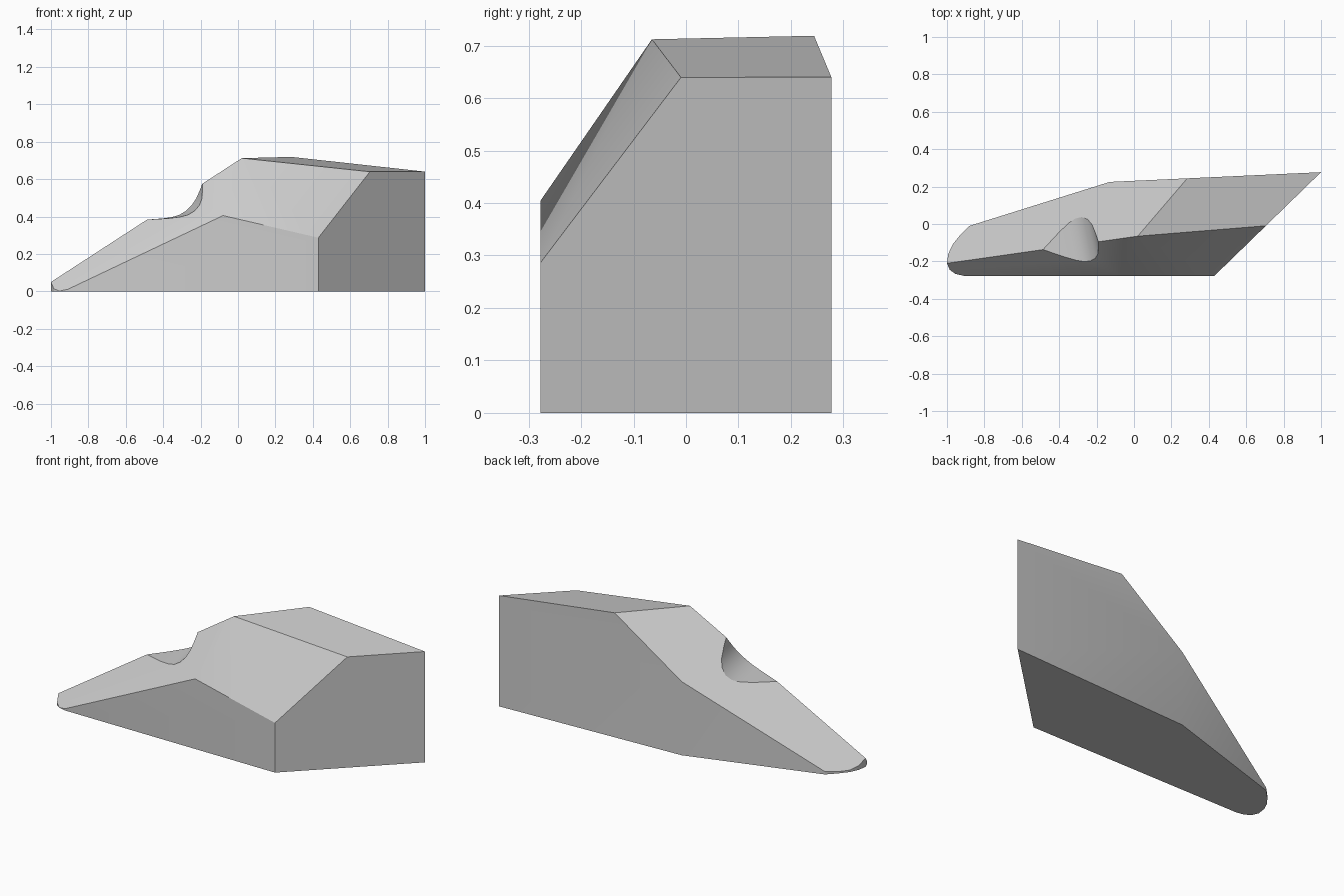
import bpy, bmesh, math
from mathutils import Vector

cube = bpy.data.objects.get("Cube")
if cube:
    bpy.data.objects.remove(cube, do_unlink=True)

grey = bpy.data.materials.new("plain grey")
grey.use_nodes = True
grey.diffuse_color = (0.6, 0.6, 0.6, 1)
grey.node_tree.nodes["Principled BSDF"].inputs["Base Color"].default_value = (0.6, 0.6, 0.6, 1)


def prism(bm, base, offset):
    """Extrude a closed outline along an offset."""
    face = bm.faces.new([bm.verts.new(p) for p in base])
    grown = bmesh.ops.extrude_face_region(bm, geom=[face])["geom"]
    verts = [g for g in grown if isinstance(g, bmesh.types.BMVert)]
    bmesh.ops.translate(bm, verts=verts, vec=offset)
    bmesh.ops.recalc_face_normals(bm, faces=bm.faces)


def slice_off(bm, a, b, c):
    """Remove everything above the plane through three points and cap it."""
    a, b, c = Vector(a), Vector(b), Vector(c)
    normal = (b - a).cross(c - a).normalized()
    if normal.z < 0:
        normal.negate()
    bmesh.ops.bisect_plane(bm, geom=bm.verts[:] + bm.edges[:] + bm.faces[:],
                           plane_co=a, plane_no=normal, clear_outer=True, dist=1e-5)
    rim = [e for e in bm.edges if e.is_boundary]
    bmesh.ops.edgeloop_fill(bm, edges=rim)
    bmesh.ops.recalc_face_normals(bm, faces=bm.faces)


def make_object(name, bm):
    mesh = bpy.data.meshes.new(name)
    bm.to_mesh(mesh)
    bm.free()
    mesh.materials.append(grey)
    obj = bpy.data.objects.new(name, mesh)
    bpy.context.collection.objects.link(obj)
    return obj


# Block: footprint with a rounded nose, cut by four sloping planes
footprint = [(0.43, -0.277), (1, 0.277), (-0.13, 0.225), (-0.88, -0.01), (-0.93, -0.06),
             (-0.97, -0.11), (-0.993, -0.16), (-1, -0.21), (-0.985, -0.245),
             (-0.955, -0.267), (-0.91, -0.277)]
ridge, top_back = (0.02, -0.065, 0.712), (0.29, 0.245, 0.722)
end_back, end_front = (1, 0.277, 0.64), (0.70, -0.01, 0.64)
nose, shoulder = (-1, -0.21, 0.05), (-0.08, -0.277, 0.405)

bm = bmesh.new()
prism(bm, [(x, y, 0) for x, y in footprint], (0, 0, 1))
slice_off(bm, ridge, end_front, end_back)      # roof
slice_off(bm, ridge, end_front, shoulder)      # front chamfer
slice_off(bm, ridge, nose, top_back)           # long ramp
slice_off(bm, ridge, nose, shoulder)           # front of ramp
block = make_object("wedge_block", bm)

# Notch: curved profile swept across the ridge at a slight skew
profile = [(-0.7, 0.375), (-0.48, 0.383), (-0.37, 0.39), (-0.31, 0.398), (-0.27, 0.409),
           (-0.235, 0.429), (-0.205, 0.46), (-0.187, 0.495), (-0.177, 0.54),
           (-0.168, 0.6), (-0.16, 0.8), (-0.7, 0.8)]
bm = bmesh.new()
prism(bm, [(x + 0.04, -0.39, z) for x, z in profile], (-0.14, 0.7, 0))
cutter = make_object("notch_cutter", bm)
cutter.hide_render = True

cut = block.modifiers.new("notch", "BOOLEAN")
cut.operation, cut.solver, cut.object = "DIFFERENCE", "EXACT", cutter
bpy.ops.object.select_all(action="DESELECT")
block.select_set(True)
bpy.context.view_layer.objects.active = block
bpy.ops.object.modifier_apply(modifier=cut.name)
bpy.data.objects.remove(cutter, do_unlink=True)
bpy.ops.object.shade_smooth_by_angle(angle=math.radians(25))
